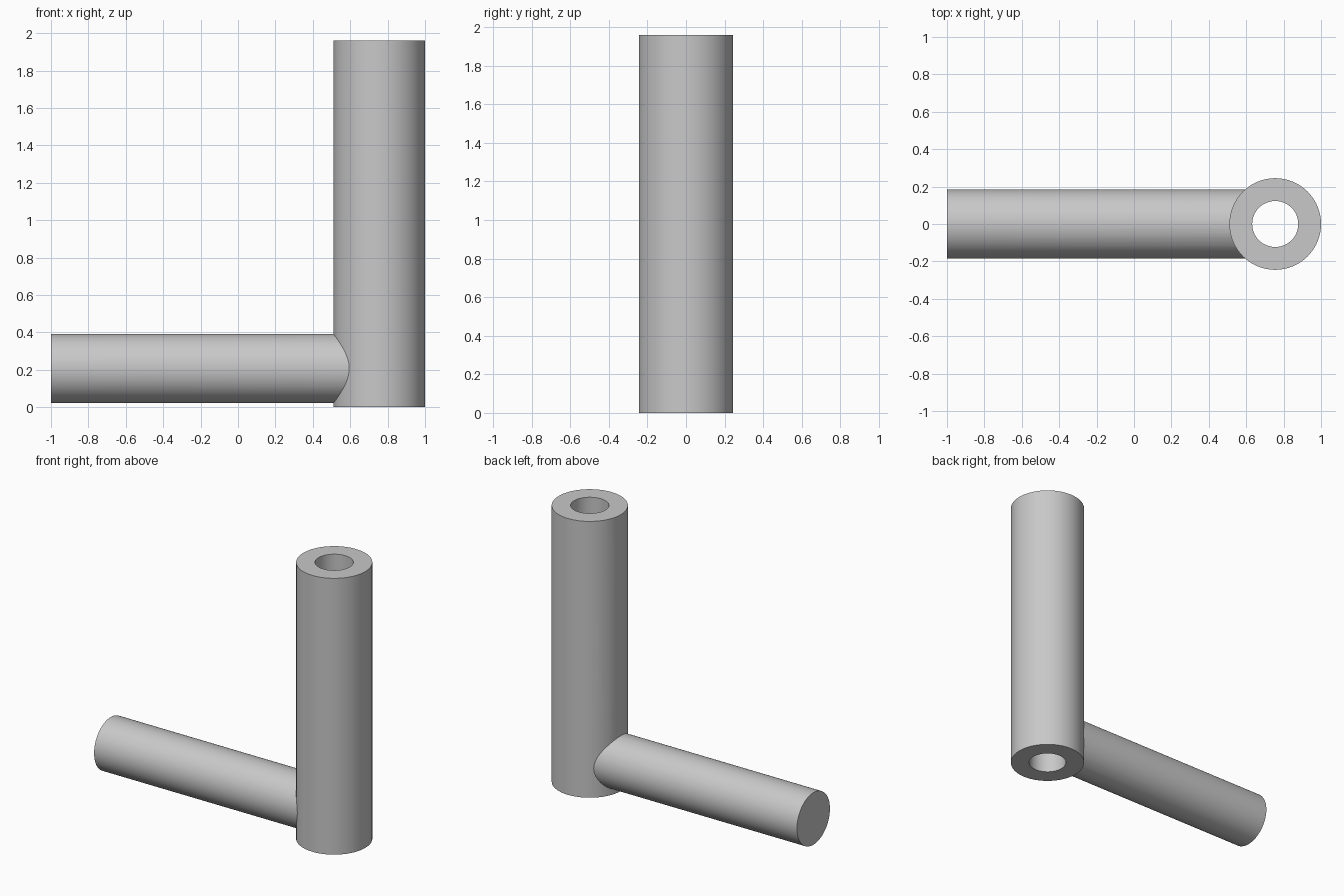
import bpy
import math

default_cube = bpy.data.objects.get("Cube")
if default_cube:
    bpy.data.objects.remove(default_cube, do_unlink=True)

# Main dimensions
HEIGHT = 1.96
TUBE_X = 0.755
TUBE_RADIUS = 0.245
BORE_RADIUS = 0.123
ROD_RADIUS = 0.185
ROD_Z = 0.207
ROD_START, ROD_END = -1.0, 0.61

grey = bpy.data.materials.new("plain_grey")
grey.use_nodes = True
grey.diffuse_color = (0.58, 0.58, 0.58, 1)
grey.node_tree.nodes["Principled BSDF"].inputs["Base Color"].default_value = grey.diffuse_color


def cylinder(name, radius, length, location, rotation=(0, 0, 0)):
    bpy.ops.mesh.primitive_cylinder_add(
        vertices=64, radius=radius, depth=length, location=location, rotation=rotation)
    obj = bpy.context.object
    obj.name = name
    obj.data.materials.append(grey)
    return obj


def combine(target, other, operation):
    """Apply a boolean to the target and discard the helper."""
    mod = target.modifiers.new(operation.lower(), 'BOOLEAN')
    mod.operation = operation
    mod.solver = 'EXACT'
    mod.object = other
    bpy.ops.object.select_all(action='DESELECT')
    target.select_set(True)
    bpy.context.view_layer.objects.active = target
    bpy.ops.object.modifier_apply(modifier=mod.name)
    bpy.data.objects.remove(other, do_unlink=True)


# Upright tube with a through bore
tube = cylinder("tube_with_side_rod", TUBE_RADIUS, HEIGHT, (TUBE_X, 0, HEIGHT / 2))
bore = cylinder("bore_cutter", BORE_RADIUS, HEIGHT + 0.2, (TUBE_X, 0, HEIGHT / 2))
bore.hide_render = True
combine(tube, bore, 'DIFFERENCE')

# Solid side rod, ending inside the tube wall
rod = cylinder("side_rod", ROD_RADIUS, ROD_END - ROD_START,
               ((ROD_START + ROD_END) / 2, 0, ROD_Z), (0, math.pi / 2, 0))
combine(tube, rod, 'UNION')

# Smooth round walls, sharp rims
bpy.ops.object.shade_smooth_by_angle(angle=math.radians(30))
